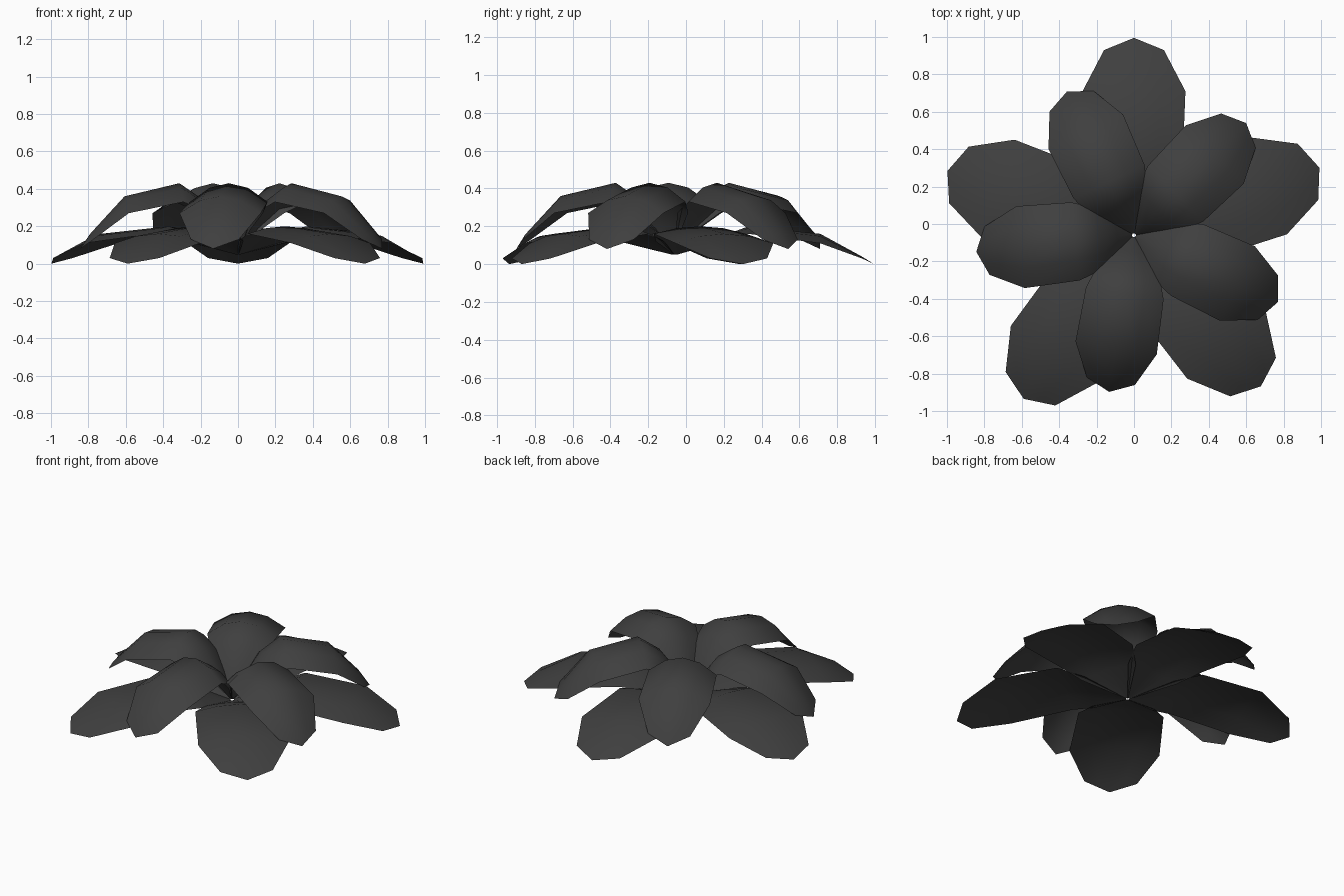
import bpy, bmesh, math
from mathutils import Matrix, Vector

cube = bpy.data.objects.get("Cube")
if cube:
    bpy.data.objects.remove(cube, do_unlink=True)

leaf_grey = bpy.data.materials.new("dark_grey")
leaf_grey.use_nodes = True
colour = (0.05, 0.05, 0.05, 1)
leaf_grey.diffuse_color = colour
leaf_grey.node_tree.nodes["Principled BSDF"].inputs["Base Color"].default_value = colour

CENTRE = Vector((0, -0.06, 0))
ACROSS = (-1, -0.5, 0, 0.5, 1)

# Rows along a petal: distance from centre, half width, ridge height, edge height
LOWER = [(0.01, 0.01, 0.05, 0.05), (0.23, 0.19, 0.14, 0.12), (0.39, 0.26, 0.20, 0.16),
         (0.77, 0.275, 0.16, 0.11), (0.99, 0.16, 0.04, 0.03)]
UPPER = [(0.01, 0.01, 0.06, 0.06), (0.09, 0.08, 0.21, 0.18), (0.185, 0.165, 0.34, 0.27),
         (0.315, 0.21, 0.43, 0.33), (0.61, 0.22, 0.36, 0.27), (0.79, 0.13, 0.165, 0.13)]


def petal(name, rows, tip, angle):
    """Arched sheet with a faceted outline, closed by a fan at the tip."""
    bm = bmesh.new()
    grid = [[bm.verts.new((r, u * w, ridge + (edge - ridge) * u * u)) for u in ACROSS]
            for r, w, ridge, edge in rows]
    for a, b in zip(grid, grid[1:]):
        for i in range(len(ACROSS) - 1):
            bm.faces.new((a[i], b[i], b[i + 1], a[i + 1]))
    end = bm.verts.new(tip)
    last = grid[-1]
    for i in range(len(ACROSS) - 1):
        bm.faces.new((last[i], end, last[i + 1]))
    bm.transform(Matrix.Translation(CENTRE) @ Matrix.Rotation(math.radians(angle), 4, "Z"))
    for f in bm.faces:
        f.smooth = True
    mesh = bpy.data.meshes.new(name)
    bm.to_mesh(mesh)
    bm.free()
    mesh.materials.append(leaf_grey)
    bpy.context.collection.objects.link(bpy.data.objects.new(name, mesh))


# Two rings of five petals, the upper ring turned a little
for n, angle in enumerate((90, 20, -50, -124, 161), 1):
    petal(f"lower_petal_{n}", LOWER, (1.055, 0, 0), angle)
    petal(f"upper_petal_{n}", UPPER, (0.848, 0, 0.08), angle + 25)
